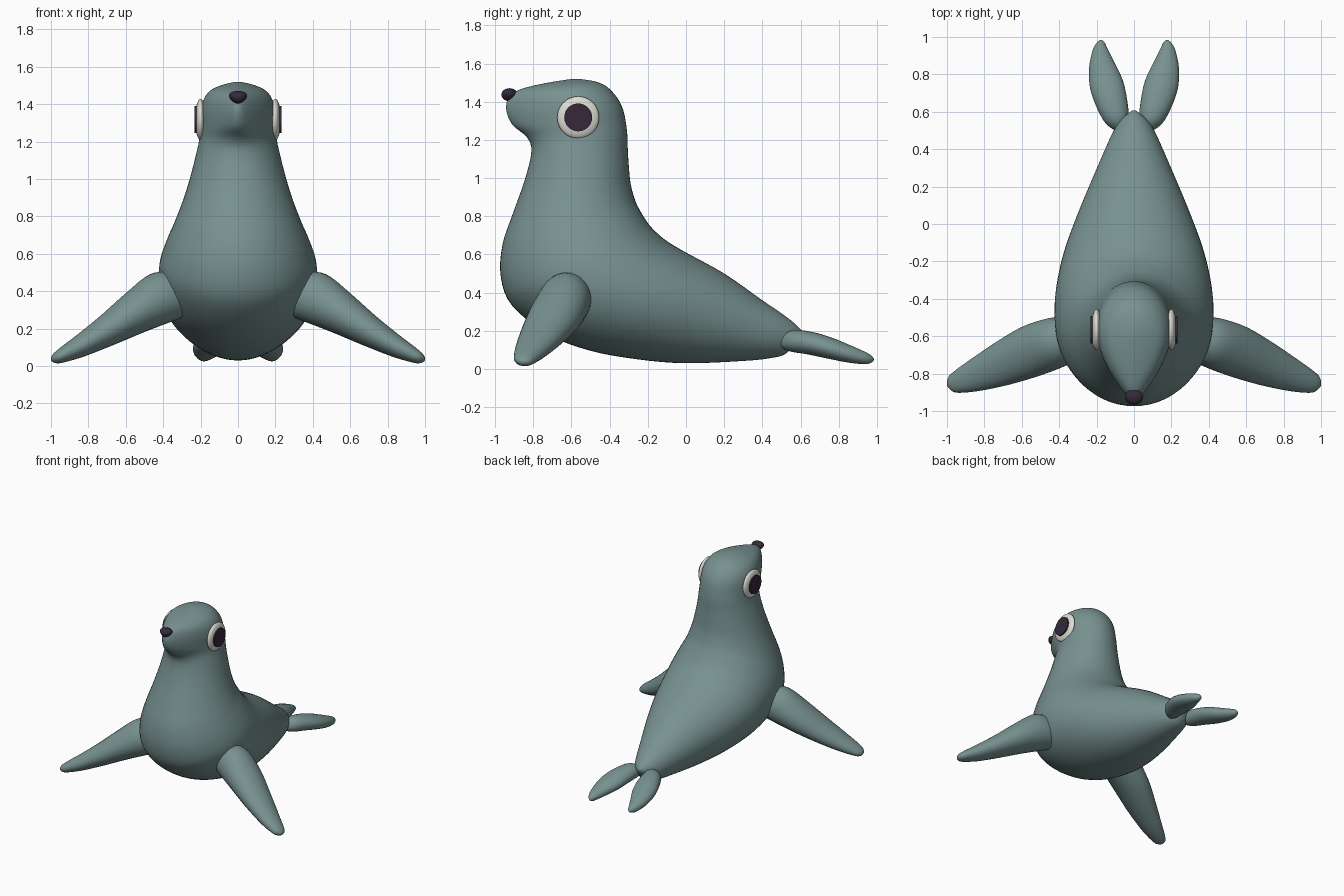
import bpy, bmesh, math
from mathutils import Vector, Matrix

if "Cube" in bpy.data.objects:
    bpy.data.objects.remove(bpy.data.objects["Cube"])


def material(name, rgb):
    m = bpy.data.materials.new(name)
    m.diffuse_color = (*rgb, 1)
    m.use_nodes = True
    m.node_tree.nodes["Principled BSDF"].inputs["Base Color"].default_value = m.diffuse_color
    return m


SKIN = material("grey_teal_skin", (0.185, 0.285, 0.28))
WHITE = material("eye_white", (0.72, 0.72, 0.66))
DARK = material("dark_plum", (0.035, 0.022, 0.042))


def finish(bm, name, mat, angle=60):
    bmesh.ops.recalc_face_normals(bm, faces=bm.faces)
    me = bpy.data.meshes.new(name)
    bm.to_mesh(me)
    bm.free()
    me.materials.append(mat)
    ob = bpy.data.objects.new(name, me)
    bpy.context.collection.objects.link(ob)
    bpy.ops.object.select_all(action='DESELECT')
    ob.select_set(True)
    bpy.context.view_layer.objects.active = ob
    bpy.ops.object.shade_smooth_by_angle(angle=math.radians(angle))
    return ob


def smooth_rows(rows, steps=4):
    """Catmull-Rom interpolation through rows of numbers."""
    out = []
    for i in range(len(rows) - 1):
        quad = zip(rows[max(i - 1, 0)], rows[i], rows[i + 1], rows[min(i + 2, len(rows) - 1)])
        quad = list(quad)
        for s in range(steps):
            t = s / steps
            out.append([0.5 * (2 * b + (c - a) * t + (2 * a - 5 * b + 4 * c - d) * t * t
                               + (3 * b - a - 3 * c + d) * t ** 3) for a, b, c, d in quad])
    return out + [list(rows[-1])]


def loft(name, sections, n=40):
    """Skin over sections of (centre, side axis, up axis, pear taper)."""
    bm = bmesh.new()
    rings = []
    for c, a, b, pear in sections:
        ring = []
        for k in range(n):
            t = 2 * math.pi * k / n
            taper = 1 - pear * ((1 - math.cos(t)) / 2) ** 2
            ring.append(bm.verts.new(c + a * math.sin(t) * taper + b * math.cos(t)))
        rings.append(ring)
    for r, q in zip(rings, rings[1:]):
        for k in range(n):
            bm.faces.new((r[k], r[(k + 1) % n], q[(k + 1) % n], q[k]))
    bm.faces.new(rings[0])
    bm.faces.new(rings[-1])
    return finish(bm, name, SKIN)


# Body and head: back (y, z), belly (y, z), half width, muzzle taper
BODY = [
    (.607, .20, .603, .175, .012, 0),
    (.57, .238, .53, .085, .075, 0),
    (.50, .292, .45, .058, .12, 0),
    (.40, .36, .30, .042, .175, 0),
    (.20, .50, .00, .03, .28, 0),
    (.00, .61, -.25, .05, .365, 0),
    (-.10, .67, -.50, .095, .408, 0),
    (-.16, .72, -.72, .18, .425, 0),
    (-.20, .765, -.91, .33, .418, 0),
    (-.235, .82, -.97, .48, .385, 0),
    (-.265, .88, -.962, .65, .338, 0),
    (-.29, .97, -.905, .82, .29, 0),
    (-.30, 1.07, -.845, .99, .25, 0),
    (-.305, 1.15, -.81, 1.14, .224, .05),
    (-.307, 1.22, -.835, 1.215, .219, .25),
    (-.315, 1.29, -.91, 1.28, .224, .5),
    (-.33, 1.36, -.942, 1.36, .225, .6),
    (-.36, 1.42, -.925, 1.43, .208, .6),
    (-.41, 1.475, -.86, 1.468, .165, .5),
    (-.47, 1.505, -.74, 1.497, .095, .3),
    (-.56, 1.52, -.61, 1.518, .015, 0),
]
body = []
for y1, z1, y2, z2, w, p in smooth_rows(BODY):
    top, low = Vector((0, y1, z1)), Vector((0, y2, z2))
    body.append(((top + low) / 2, Vector((max(w, .005), 0, 0)), (top - low) / 2, p))
loft("body", body, 56)

# Flippers: centre x, y, z, half chord, half thickness
FRONT = [(.31, -.60, .39, .11, .13), (.41, -.63, .365, .135, .14), (.55, -.68, .285, .14, .115),
         (.70, -.745, .19, .12, .085), (.84, -.805, .108, .09, .06), (.93, -.84, .062, .065, .042),
         (.975, -.856, .04, .045, .028), (.995, -.862, .032, .014, .01)]
HIND = [(.06, .50, .145, .03, .03), (.09, .555, .148, .065, .057), (.12, .65, .135, .085, .06),
        (.148, .75, .11, .09, .056), (.173, .85, .08, .069, .046), (.183, .93, .058, .042, .033),
        (.182, .965, .05, .025, .022), (.18, .982, .047, .008, .007)]


def flipper(name, rows, chord_hint, side):
    d = Vector(rows[-1][:3]) - Vector(rows[0][:3])
    d.normalize()
    chord = (chord_hint - d * chord_hint.dot(d)).normalized()
    thick = d.cross(chord)
    flip = Matrix.Diagonal((side, 1, 1))
    loft(name, [(flip @ Vector((x, y, z)), flip @ chord * a, flip @ thick * b, 0)
                for x, y, z, a, b in smooth_rows(rows)], 28)


def ball(name, mat, centre, radii):
    bm = bmesh.new()
    bmesh.ops.create_uvsphere(bm, u_segments=32, v_segments=20, radius=1,
                              matrix=Matrix.Translation(centre) @ Matrix.Diagonal((*radii, 1)))
    return bm


for side, label in ((1, "right"), (-1, "left")):
    flipper("front_flipper_" + label, FRONT, Vector((0, 1, 0)), side)
    flipper("hind_flipper_" + label, HIND, Vector((1, 0, 0)), side)
    # Eye: flattened white with a dark round plate
    finish(ball("eye", WHITE, (side * .2, -.565, 1.318), (.03, .11, .11)), "eye_" + label, WHITE)
    bm = bmesh.new()
    bmesh.ops.create_cone(bm, cap_ends=True, segments=36, radius1=.073, radius2=.073, depth=.014,
                          matrix=Matrix.Translation((side * .226, -.565, 1.318))
                          @ Matrix.Rotation(math.pi / 2, 4, 'Y'))
    finish(bm, "pupil_" + label, DARK, 30)

# Nose: rounded wedge, narrower at the bottom
bm = ball("nose", DARK, (0, -.925, 1.437), (.046, .042, .034))
for v in bm.verts:
    v.co.x *= 1 + (v.co.z - 1.437) * 9
finish(bm, "nose", DARK)
